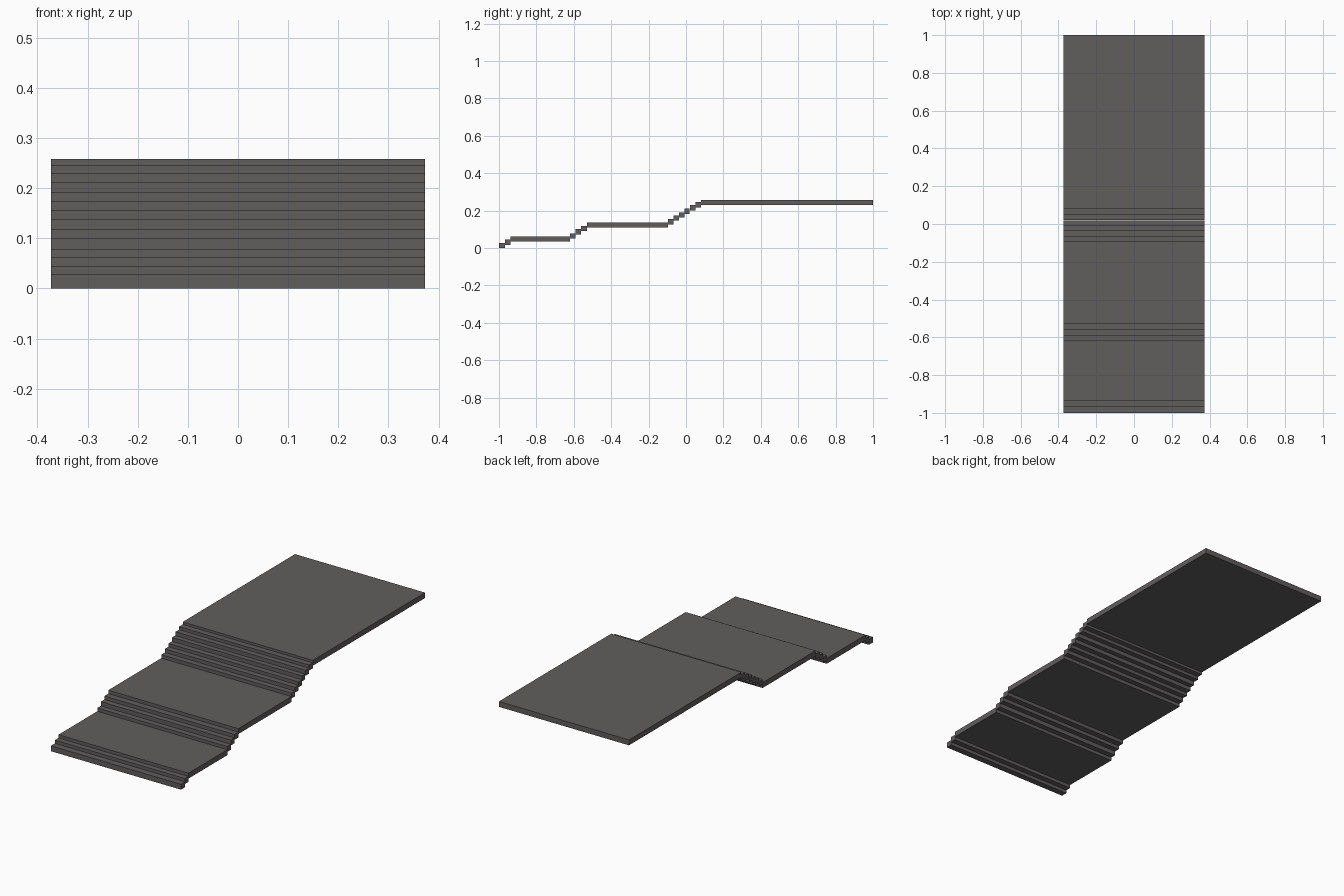
import bpy

if "Cube" in bpy.data.objects:
    bpy.data.objects.remove(bpy.data.objects["Cube"])

HALF_WIDTH = 0.373
THICK = 0.028

mat = bpy.data.materials.new("dark_stone")
mat.diffuse_color = (0.12, 0.11, 0.11, 1)
mat.use_nodes = True
mat.node_tree.nodes["Principled BSDF"].inputs["Base Color"].default_value = mat.diffuse_color


def slab(name, y0, y1, top):
    bpy.ops.mesh.primitive_cube_add(size=1, location=(0, (y0 + y1) / 2, top - THICK / 2))
    ob = bpy.context.object
    ob.name = name
    ob.scale = (2 * HALF_WIDTH, y1 - y0, THICK)
    bpy.ops.object.transform_apply(location=False, rotation=False, scale=True)
    ob.data.materials.append(mat)


def flight(name, edges, tops):
    for i, top in enumerate(tops):
        slab(f"{name}_step_{i + 1}", edges[i], edges[i + 1], top)


# Three flights of thin treads
flight("lower", [-1, -0.967, -0.938], [0.028, 0.045])
flight("middle", [-0.62, -0.591, -0.562, -0.53], [0.079, 0.101, 0.119])
# Upper flight, with a hairline gap after the fourth tread
flight("upper", [-0.095, -0.066, -0.037, -0.008, 0.018], [0.155, 0.174, 0.191, 0.211])
flight("top", [0.022, 0.05, 0.08], [0.229, 0.245])

# Flat landings between the flights
slab("lower_landing", -0.938, -0.62, 0.062)
slab("middle_landing", -0.53, -0.095, 0.137)
slab("upper_landing", 0.08, 1.0, 0.258)
